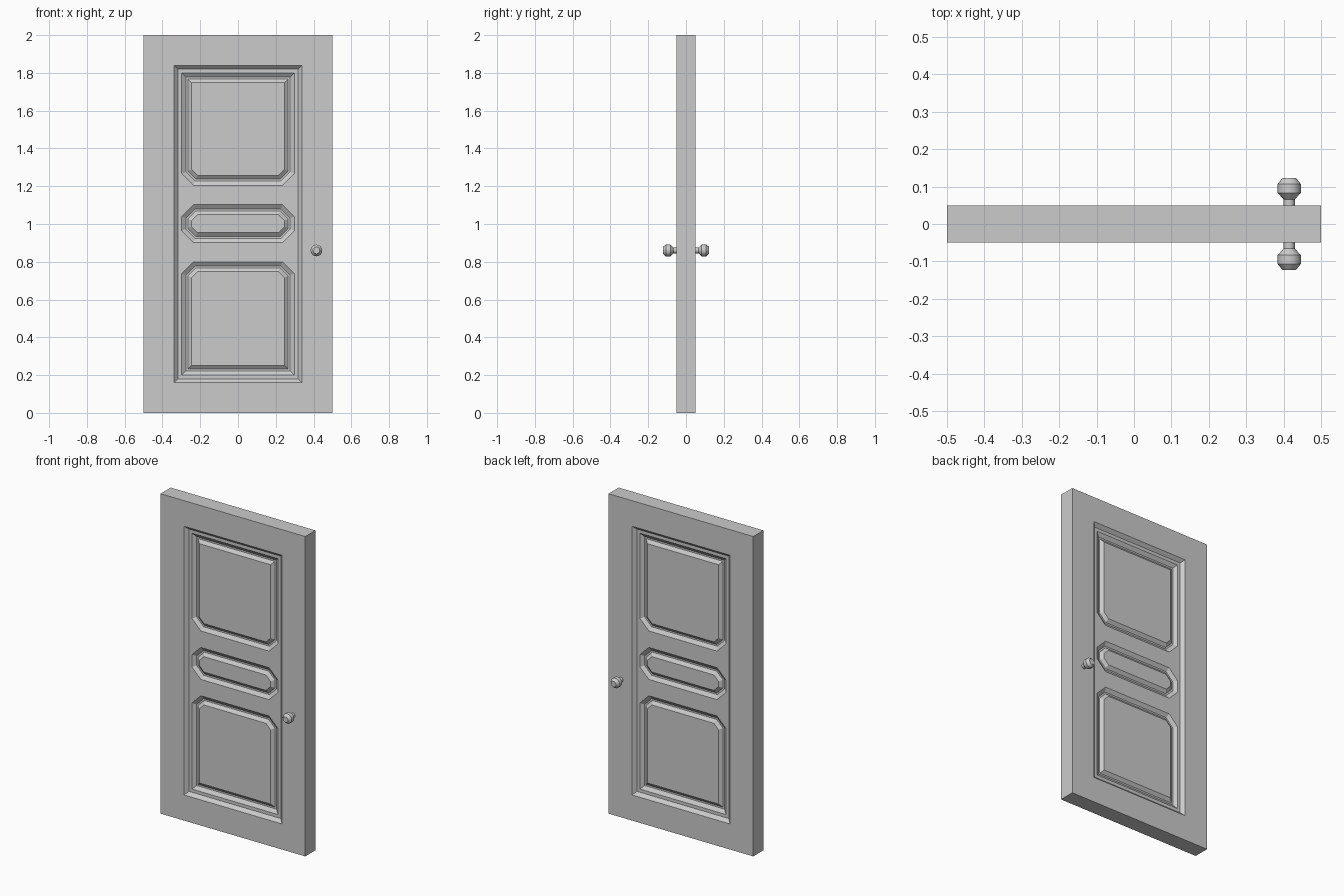
import bpy, bmesh, math

if "Cube" in bpy.data.objects:
    bpy.data.objects.remove(bpy.data.objects["Cube"])

FRONT, FIELD, GROOVE, RAISED = 0.05, 0.03, 0.014, 0.03   # surface depths from mid-plane


def outline(hx, z0, z1, low, high, inset):
    """Rectangle with optional cut corners at the bottom (low) / top (high), offset inwards."""
    shrink = inset * (2 - math.sqrt(2))
    hx, z0, z1 = hx - inset, z0 + inset, z1 - inset
    pts = []
    for sx, z, s, cut in ((-1, z0, 1, low), (1, z0, 1, low), (1, z1, -1, high), (-1, z1, -1, high)):
        if cut:
            c = cut - shrink
            side, flat = (sx * hx, z + s * c), (sx * (hx - c), z)
            pts += [side, flat] if sx * s < 0 else [flat, side]
        else:
            pts.append((sx * hx, z))
    return pts


def new_object(name, bm):
    bmesh.ops.recalc_face_normals(bm, faces=bm.faces)
    mesh = bpy.data.meshes.new(name)
    bm.to_mesh(mesh)
    bm.free()
    ob = bpy.data.objects.new(name, mesh)
    bpy.context.collection.objects.link(ob)
    return ob


def loft(name, shape, steps):
    """Loft (inset, depth) steps of an outline, on both faces of the door."""
    bm = bmesh.new()
    for side in (-1, 1):
        rings = [[bm.verts.new((x, side * d, z)) for x, z in outline(*shape, i)] for i, d in steps]
        for a, b in zip(rings, rings[1:]):
            for k in range(len(a)):
                j = (k + 1) % len(a)
                bm.faces.new((a[k], a[j], b[j], b[k]))
        bm.faces.new(rings[0])
        bm.faces.new(rings[-1])
    return new_object(name, bm)


# door slab
bm = bmesh.new()
bmesh.ops.create_cube(bm, size=1)
for v in bm.verts:
    v.co = (v.co.x, v.co.y * 2 * FRONT, (v.co.z + 0.5) * 2)
slab = new_object("door_slab", bm)

# panel outlines: half width, bottom, top, lower corner cut, upper corner cut
panels = {
    "upper_panel": (0.298, 1.205, 1.80, 0.062, 0),
    "middle_panel": (0.298, 0.902, 1.102, 0.062, 0.062),
    "lower_panel": (0.298, 0.20, 0.80, 0, 0.062),
}

# sunken field and the grooves around each panel
cutters = [loft("field_cutter", (0.338, 0.16, 1.84, 0, 0),
                [(0, 0.07), (0, FRONT), (0.02, FIELD)])]
for name, shape in panels.items():
    cutters.append(loft(name + "_cutter", shape,
                        [(0, 0.045), (0, FIELD), (0.022, GROOVE)]))
for cutter in cutters:
    mod = slab.modifiers.new(cutter.name, 'BOOLEAN')
    mod.operation, mod.solver, mod.object = 'DIFFERENCE', 'EXACT', cutter
    cutter.hide_render = True
bpy.context.view_layer.update()
graph = bpy.context.evaluated_depsgraph_get()
carved = bpy.data.meshes.new_from_object(slab.evaluated_get(graph))
slab.modifiers.clear()
slab.data = carved
for cutter in cutters:
    bpy.data.objects.remove(cutter)

# raised panels with bevelled edges
for name, shape in panels.items():
    loft(name, shape, [(0.032, 0.006), (0.032, GROOVE), (0.052, RAISED)])

# door knobs: lathe profile of (radius, distance from mid-plane)
profile = [(0.015, 0.04), (0.015, 0.066), (0.031, 0.083), (0.031, 0.107), (0.018, 0.123)]
SEGMENTS = 16
for name, side in (("front_knob", -1), ("back_knob", 1)):
    bm = bmesh.new()
    rings = []
    for r, d in profile:
        rings.append([bm.verts.new((0.415 + r * math.cos(t), side * d, 0.86 + r * math.sin(t)))
                      for t in (2 * math.pi * k / SEGMENTS for k in range(SEGMENTS))])
    for a, b in zip(rings, rings[1:]):
        for k in range(SEGMENTS):
            j = (k + 1) % SEGMENTS
            bm.faces.new((a[k], a[j], b[j], b[k]))
    bm.faces.new(rings[0])
    bm.faces.new(rings[-1])
    knob = new_object(name, bm)
    knob.data.shade_smooth()
    knob.data.set_sharp_from_angle(angle=math.radians(35))
